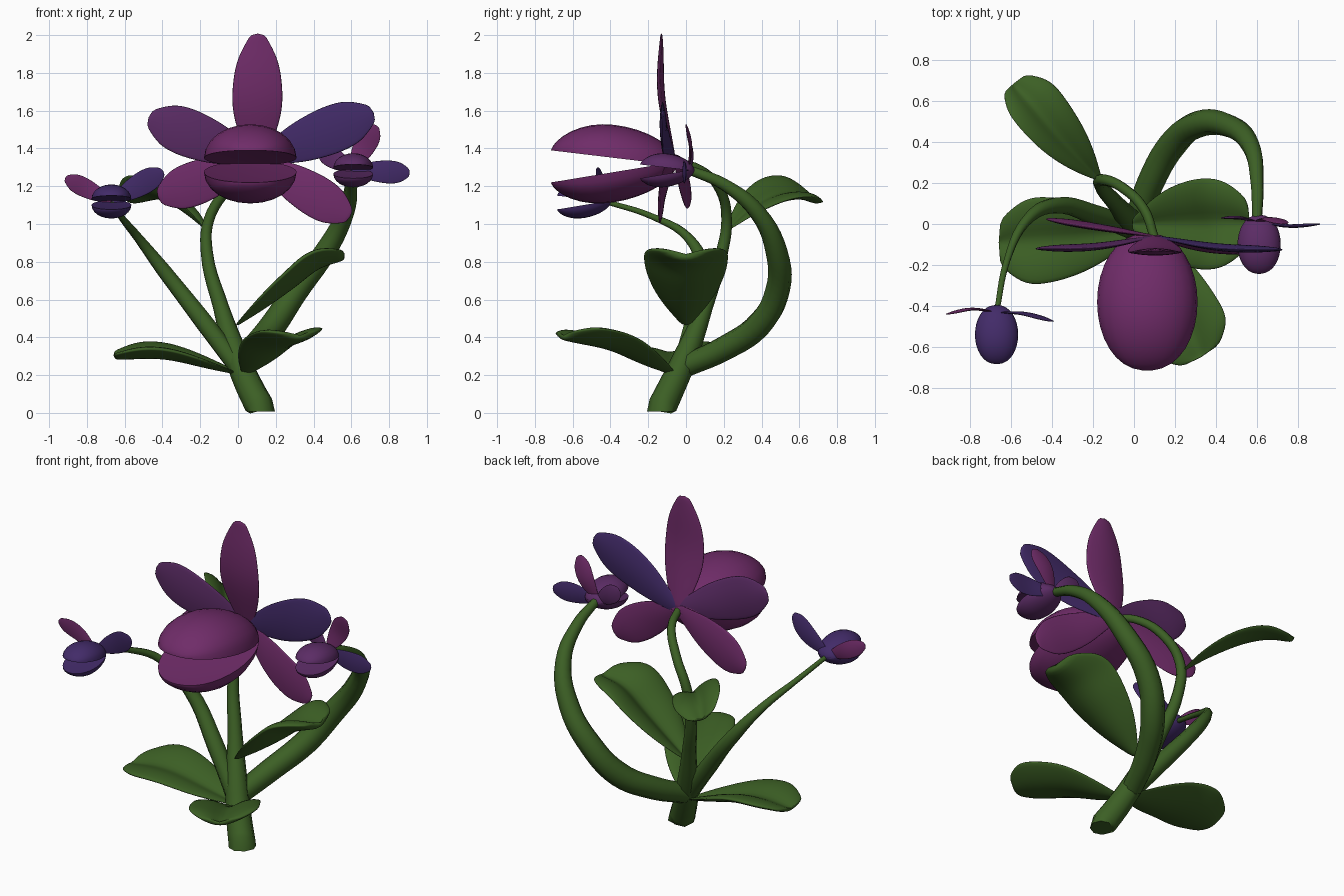
import bpy, math
from mathutils import Vector

if "Cube" in bpy.data.objects:
    bpy.data.objects.remove(bpy.data.objects["Cube"])


def material(name, rgb):
    m = bpy.data.materials.new(name)
    m.diffuse_color = (*rgb, 1)
    m.use_nodes = True
    m.node_tree.nodes["Principled BSDF"].inputs["Base Color"].default_value = m.diffuse_color
    return m


GREEN = material("leaf_green", (0.045, 0.115, 0.018))
MAGENTA = material("magenta", (0.16, 0.025, 0.14))
PLUM = material("plum", (0.105, 0.025, 0.13))
VIOLET = material("violet", (0.055, 0.024, 0.14))


def spline(vals, t):
    """Catmull-Rom sample of a list of numbers or vectors, t in 0..1."""
    n = len(vals) - 1
    i = min(int(t * n), n - 1)
    f = t * n - i
    b, c = vals[i], vals[i + 1]
    a = vals[i - 1] if i > 0 else b * 2 - c
    d = vals[i + 2] if i + 2 <= n else c * 2 - b
    return (b * 2 + (c - a) * f + (a * 2 - b * 5 + c * 4 - d) * f * f
            + (b * 3 - a - c * 3 + d) * f ** 3) * 0.5


def loft(name, rows, mat, subdivide=False):
    """Capped smooth solid through closed rings of points."""
    nr, nc = len(rows), len(rows[0])
    verts = [p for r in rows for p in r]
    faces = [(i * nc + j, i * nc + (j + 1) % nc, (i + 1) * nc + (j + 1) % nc, (i + 1) * nc + j)
             for i in range(nr - 1) for j in range(nc)]
    faces += [tuple(reversed(range(nc))), tuple(range((nr - 1) * nc, nr * nc))]
    me = bpy.data.meshes.new(name)
    me.from_pydata(verts, [], faces)
    me.materials.append(mat)
    ob = bpy.data.objects.new(name, me)
    bpy.context.collection.objects.link(ob)
    select(ob)
    bpy.ops.object.mode_set(mode='EDIT')
    bpy.ops.mesh.select_all(action='SELECT')
    bpy.ops.mesh.normals_make_consistent(inside=False)
    bpy.ops.object.mode_set(mode='OBJECT')
    if subdivide:
        me.shade_smooth()
        sub = ob.modifiers.new("smooth", 'SUBSURF')
        sub.levels = sub.render_levels = 1
    else:
        bpy.ops.object.shade_smooth_by_angle(angle=math.radians(50))


def select(ob):
    bpy.ops.object.select_all(action='DESELECT')
    ob.select_set(True)
    bpy.context.view_layer.objects.active = ob


def blade(name, path, side, width, widths, top, bottom, up, mat):
    """Solid leaf or petal along a path; top(v) and bottom(v) shape its section."""
    path = [Vector(p) for p in path]
    side, up = Vector(side).normalized(), Vector(up)
    cols = (-1, -.8, -.5, -.25, 0, .25, .5, .8, 1)
    section = [(v, top(v)) for v in cols] + [(v, bottom(v)) for v in reversed(cols)]
    rows, n = [], 14
    for i in range(n + 1):
        t = i / n
        p = spline(path, t)
        tan = spline(path, min(t + .02, 1)) - spline(path, max(t - .02, 0))
        nor = tan.cross(side).normalized()
        if nor.dot(up) < 0:
            nor = -nor
        w = width * spline(widths, t)
        rows.append([p + side * w * v + nor * h * w for v, h in section])
    loft(name, rows, mat, True)


def stem(name, pts):
    """Tapered tube; every point is x, y, z, radius."""
    cu = bpy.data.curves.new(name, 'CURVE')
    cu.dimensions = '3D'
    cu.bevel_depth, cu.bevel_resolution = 1, 2
    cu.use_fill_caps = True
    cu.resolution_u = 5
    sp = cu.splines.new('BEZIER')
    sp.bezier_points.add(len(pts) - 1)
    for bp, (x, y, z, r) in zip(sp.bezier_points, pts):
        bp.co, bp.radius = (x, y, z), r
        bp.handle_left_type = bp.handle_right_type = 'AUTO'
    cu.materials.append(GREEN)
    ob = bpy.data.objects.new(name, cu)
    bpy.context.collection.objects.link(ob)
    select(ob)
    bpy.ops.object.convert(target='MESH')
    bpy.ops.object.shade_smooth_by_angle(angle=math.radians(50))
    return bpy.context.view_layer.objects.active


def pouch(name, origin, s, mat):
    """Two solid lips, nearly flat inside: origin is the back middle, s the scale."""
    o = Vector(origin)
    for part, sign, e0, e1, h in (("upper", 1, -.01, .07, .175), ("lower", -1, -.01, .1, .16)):
        rows = []
        for i in range(17):
            t = math.radians(4 + 172 * i / 16)
            u = (1 - math.cos(t)) / 2
            w = .245 * math.sin(t) ** .9
            hh = h * math.sin(t) ** (1 if u < .5 else 1.4)
            ze = e0 + (e1 - e0) * u
            ring = [(math.cos(a), ze + hh * math.sin(a)) for a in [math.pi * k / 12 for k in range(13)]]
            ring += [(v, ze + .08 * hh * (1 - v * v)) for v in (-.85, -.5, 0, .5, .85)]
            rows.append([o + s * Vector((w * x, -.67 * u, sign * z)) for x, z in ring])
        loft(f"{name}_{part}_lip", rows, mat)


def petal(name, base, tip, width, bow, mat, widths=(.28, .55, .82, .97, 1.02, .88, .32)):
    """Lens-shaped petal facing the front; bow shifts its middle in y."""
    a, b = Vector(base), Vector(tip)
    side = (b - a).cross(Vector((0, 1, 0)))
    path = [a, a.lerp(b, .5) + Vector((0, bow, 0)), b]
    blade(name, path, side, width, widths, lambda v: .15 - .1 * v * v,
          lambda v: -.15 + .15 * v * v, (0, -1, 0), mat)


# Stems; the foot of the main stem is cut level
main = stem("main_stem", [(.125, -.135, .015, .078), (.06, -.075, .14, .073), (0, -.01, .28, .066),
                          (-.09, .1, .56, .042), (-.165, .19, .85, .032), (-.155, .215, 1.02, .028),
                          (-.06, .18, 1.18, .026), (.05, .07, 1.29, .024), (.1, -.07, 1.33, .022)])
for v in main.data.vertices:
    if abs((v.co - Vector((.125, -.135, .015))).length - .078) < .002 and v.co.z < .07:
        v.co.z = .008
stem("left_stem", [(.03, -.04, .2, .05), (-.18, .04, .48, .05), (-.39, .09, .75, .04),
                   (-.53, .01, .93, .025), (-.62, -.18, 1.04, .017), (-.67, -.43, 1.12, .014)])
stem("right_stem", [(.01, 0, .25, .06), (.08, .2, .34, .066), (.19, .39, .47, .07),
                    (.31, .485, .65, .066), (.46, .48, .85, .058), (.57, .38, 1.06, .045),
                    (.6, .2, 1.21, .033), (.6, .02, 1.285, .025)])

# Leaves: grooved on top, rounded keel below, blunt ends
LEAF = [.1, .52, .85, 1.0, .97, .5]
for name, path, side, width, deep in (
    ("left_leaf", [(.02, -.03, .2), (-.15, -.05, .25), (-.35, -.07, .305), (-.5, -.08, .315), (-.66, -.09, .295)],
     (0, 1, .08), .21, .24),
    ("front_leaf", [(.04, -.06, .2), (.11, -.2, .265), (.19, -.37, .35), (.28, -.54, .39), (.33, -.65, .4)],
     (.85, .5, .04), .195, .3),
    ("right_leaf", [(-.01, 0, .46), (.13, 0, .565), (.29, 0, .69), (.42, 0, .79), (.57, 0, .825)],
     (0, 1, 0), .22, .36),
    ("back_leaf", [(-.17, .22, .97), (-.28, .33, 1.07), (-.4, .46, 1.145), (-.5, .58, 1.16), (-.59, .68, 1.12)],
     (.72, .6, -.4), .142, .36)):
    blade(name, path, side, width, LEAF, lambda v: deep * math.sin(math.pi * abs(v) * .65),
          lambda v: -.14 + (deep + .06) * v * v, (0, 0, 1), GREEN)

# Large flower
C = (.1, -.06, 1.34)
petal("top_petal", C, (.105, -.13, 2.01), .133, -.035, MAGENTA, (.3, .72, .98, .98, .78, .26))
petal("upper_left_petal", C, (-.475, -.12, 1.565), .125, -.02, PLUM)
petal("upper_right_petal", C, (.72, -.125, 1.59), .125, -.02, VIOLET)
petal("lower_left_petal", C, (-.425, .025, 1.14), .115, .0, MAGENTA)
petal("lower_right_petal", C, (.595, -.14, 1.035), .11, -.02, MAGENTA)
pouch("large_flower", (.065, -.045, 1.32), 1, MAGENTA)

# Small left flower
L = (-.67, -.43, 1.12)
petal("left_bud_outer_petal", L, (-.915, -.44, 1.245), .05, .02, MAGENTA)
petal("left_bud_inner_petal", L, (-.395, -.475, 1.28), .062, .015, VIOLET)
pouch("left_bud", (-.67, -.395, 1.12), .43, VIOLET)

# Small right flower
R = (.6, .01, 1.285)
petal("right_bud_top_petal", R, (.73, .0, 1.525), .06, .02, MAGENTA)
petal("right_bud_outer_petal", R, (.91, .0, 1.27), .06, -.015, VIOLET)
petal("right_bud_inner_petal", R, (.43, .03, 1.4), .055, .01, PLUM)
pouch("right_bud", (.61, .045, 1.285), .43, PLUM)
